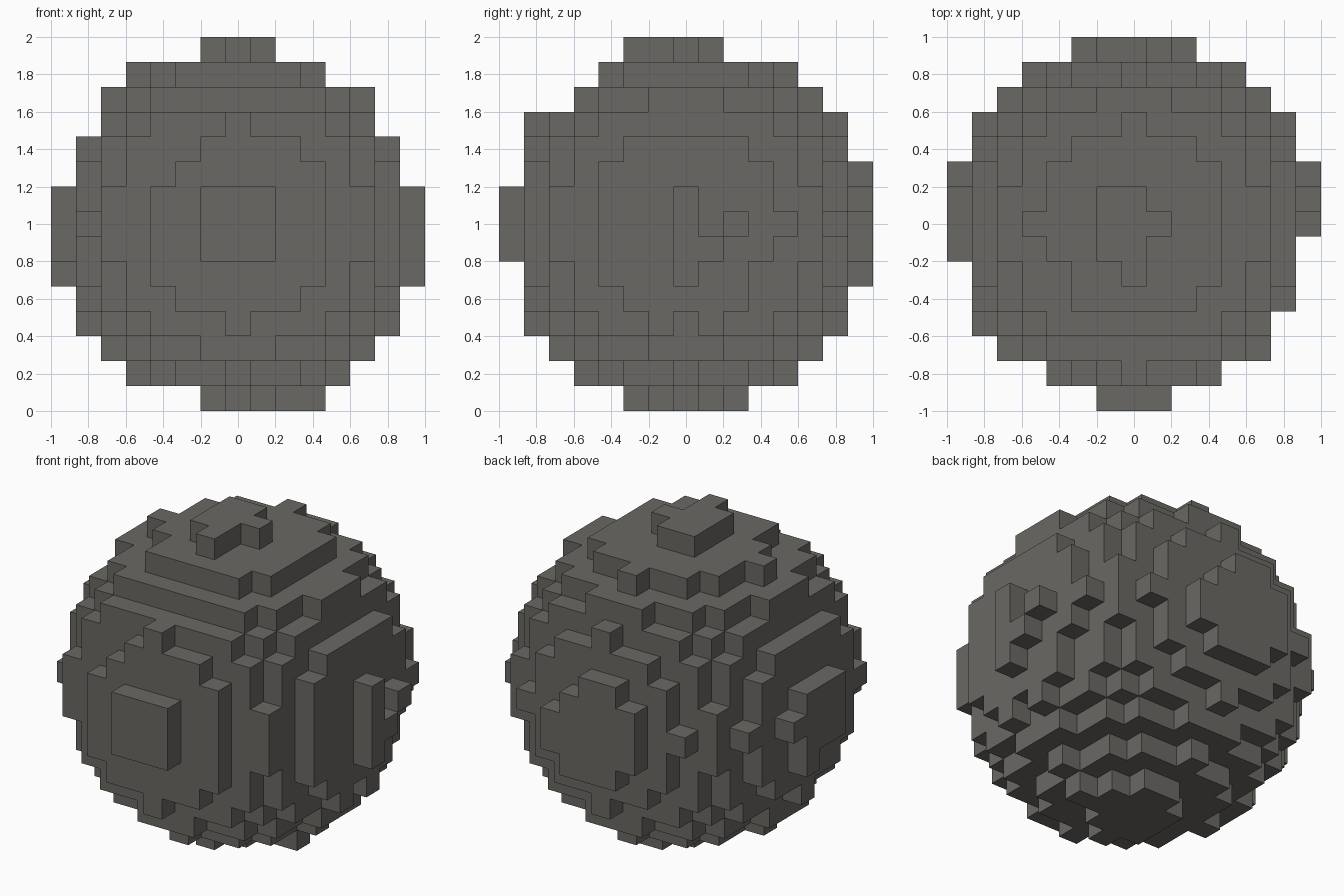
import bpy, bmesh
from mathutils import Vector

old = bpy.data.objects.get("Cube")
if old:
    bpy.data.objects.remove(old, do_unlink=True)

STEP = 2 / 15      # block size
REACH = 51         # squared radius of the ball, in blocks

# Rounded core of blocks
span = range(-5, 6)
cells = {(x, y, z) for x in span for y in span for z in span
         if x * x + y * y + z * z <= REACH}
cells -= {(x, -5, 5) for x in span}


def cap(axis, layer, rows):
    """Add one layer of blocks; rows are (row, first, last) across the axis."""
    for v, first, last in rows:
        for u in range(first, last + 1):
            c = [u, v]
            c.insert(axis, layer)
            cells.add(tuple(c))


def disc(changes):
    """Round plate rows with some rows replaced."""
    rows = {3: (-2, 2), 2: (-3, 3), 1: (-3, 3), 0: (-3, 3),
            -1: (-3, 3), -2: (-3, 3), -3: (-2, 2)}
    rows.update(changes)
    return [(v, a, b) for v, (a, b) in rows.items()]


# Inner plates on the six sides
cap(0, 6, disc({0: (-3, 4), -1: (-3, 3), -2: (-3, 2), -4: (-1, -1)}))
cap(0, 6, [(-4, 1, 1)])
cap(0, -6, disc({0: (-4, 4), -4: (0, 0)}))
cap(1, -6, disc({4: (0, 0), 3: (-1, 2), 2: (-2, 3), -4: (0, 0)}))
cap(1, 6, disc({4: (0, 0), 0: (-4, 4), -4: (0, 0)}))
cap(2, 6, disc({4: (0, 0), 0: (-4, 3), -2: (-2, 3)}))
cap(2, -6, disc({4: (0, 0), 0: (-4, 4), -4: (0, 0)}))

# Outer plates on the six sides
cap(0, 7, [(1, 0, 0), (0, 0, 0), (-1, 0, 1), (-2, 0, 0), (0, 2, 2)])
cap(0, -7, [(1, -1, 1), (0, -1, 2), (-1, -1, 1), (-2, 1, 1)])
cap(1, -7, [(v, -1, 1) for v in (-1, 0, 1)])
cap(1, 7, [(2, -1, 0), (1, -2, 1), (0, -2, 2), (-1, -2, 2), (-2, -1, 1)])
cap(2, 7, [(1, -1, 0), (0, -1, 1), (-1, -1, 0), (-2, 0, 0)])
cap(2, -7, [(2, 0, 1), (1, -1, 2), (0, -1, 3), (-1, -1, 1), (-2, 0, 0)])

# Skin the blocks: one square for every exposed side
bm = bmesh.new()
corners = {}


def corner(p):
    key = tuple(round(c * 2) for c in p)
    if key not in corners:
        corners[key] = bm.verts.new((p + Vector((0, 0, 7.5))) * STEP)
    return corners[key]


for cell in sorted(cells):
    for axis in range(3):
        for sign in (-1, 1):
            n = Vector((0, 0, 0))
            n[axis] = sign
            if tuple(int(a + b) for a, b in zip(cell, n)) in cells:
                continue
            u = Vector((0, 0, 0))
            u[(axis + 1) % 3] = 0.5
            w = n.cross(u)
            mid = Vector(cell) + n / 2
            bm.faces.new([corner(mid + d) for d in (-u - w, u - w, u + w, w - u)])

mesh = bpy.data.meshes.new("block_ball")
bm.to_mesh(mesh)
bm.free()
ball = bpy.data.objects.new("block_ball", mesh)
bpy.context.collection.objects.link(ball)

# Stone grey
stone = bpy.data.materials.new("stone_grey")
stone.use_nodes = True
color = (0.144, 0.138, 0.125, 1)
stone.diffuse_color = color
stone.node_tree.nodes["Principled BSDF"].inputs["Base Color"].default_value = color
mesh.materials.append(stone)
